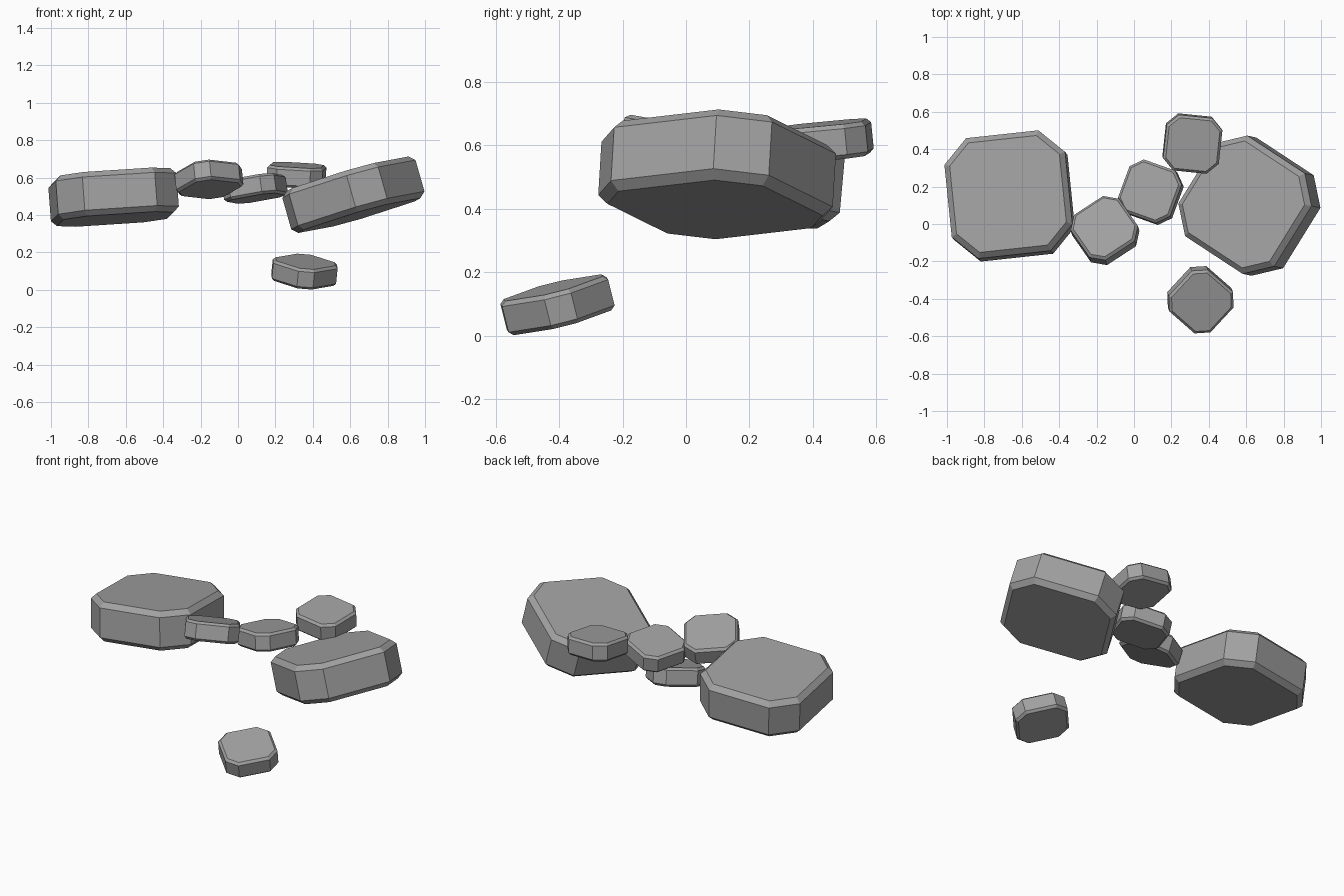
import bpy
import bmesh
from math import radians
from mathutils import Matrix, Vector

cube = bpy.data.objects.get("Cube")
if cube:
    bpy.data.objects.remove(cube, do_unlink=True)

stone = bpy.data.materials.new("stone_grey")
stone.use_nodes = True
GREY = (0.36, 0.36, 0.36, 1.0)
stone.diffuse_color = GREY
stone.node_tree.nodes["Principled BSDF"].inputs["Base Color"].default_value = GREY

THICKNESS, CORNER, RIM = 0.365, 0.2, 0.045


def slab_mesh():
    """Unit-wide square slab with cut corners and chamfered rims."""
    bm = bmesh.new()
    bmesh.ops.create_cube(bm, size=1, matrix=Matrix.Diagonal((1, 1, THICKNESS, 1)))
    # cut the four upright corners
    upright = [e for e in bm.edges if abs(e.verts[0].co.z - e.verts[1].co.z) > 0.1]
    bmesh.ops.bevel(bm, geom=upright, offset=CORNER, segments=1,
                    affect='EDGES', offset_type='OFFSET')
    # bring the cut to the same distance along both sides
    for v in bm.verts:
        for axis in (0, 1):
            if abs(v.co[axis]) < 0.499:
                v.co[axis] = (0.5 - CORNER) * (1 if v.co[axis] > 0 else -1)
    # chamfer the top and bottom rims
    rims = [e for e in bm.edges if abs(e.verts[0].co.z - e.verts[1].co.z) < 0.01]
    bmesh.ops.bevel(bm, geom=rims, offset=RIM, segments=1,
                    affect='EDGES', offset_type='OFFSET')
    bmesh.ops.recalc_face_normals(bm, faces=bm.faces)
    mesh = bpy.data.meshes.new("slab")
    bm.to_mesh(mesh)
    bm.free()
    mesh.materials.append(stone)
    return mesh


def add_slab(name, centre, width, yaw, slope_x, slope_y):
    """Place a slab whose top rises by slope_x and slope_y."""
    tilt = Vector((0, 0, 1)).rotation_difference(Vector((-slope_x, -slope_y, 1)))
    turn = Matrix.Rotation(radians(yaw), 4, 'Z')
    mesh = slab_mesh()
    mesh.transform(Matrix.Translation(centre) @ tilt.to_matrix().to_4x4()
                   @ turn @ Matrix.Scale(width, 4))
    mesh.name = name
    obj = bpy.data.objects.new(name, mesh)
    bpy.context.collection.objects.link(obj)


# two large platforms
add_slab("large_slab_right", (-0.665, 0.15, 0.495), 0.65, 6, 0.075, -0.09)
add_slab("large_slab_left", (0.617, 0.098, 0.508), 0.635, -32.5, 0.285, -0.06)

# small stepping slabs
add_slab("step_slab_front", (-0.155, -0.035, 0.59), 0.31, 34, 0.1, -0.33)
add_slab("step_slab_middle", (0.09, 0.17, 0.542), 0.30, -20, 0.14, -0.12)
add_slab("step_slab_back", (0.312, 0.43, 0.612), 0.30, -6, -0.05, 0.1)
add_slab("low_slab", (0.355, -0.405, 0.097), 0.305, 48, -0.1, 0.25)
